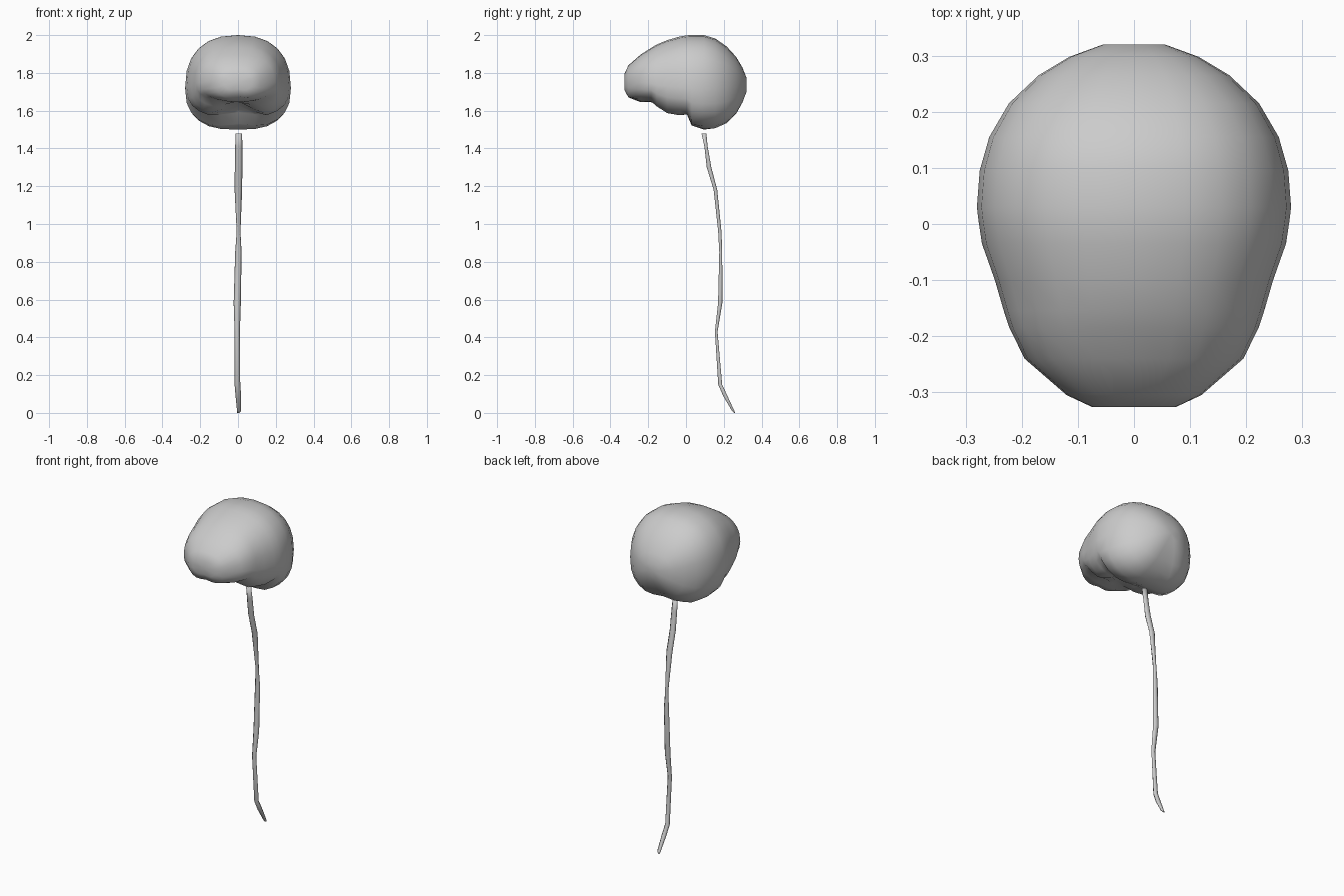
import bpy, bmesh, math


def loft(name, rings):
    """Skin a list of equal-length rings and close both ends."""
    bm = bmesh.new()
    rows = [[bm.verts.new(p) for p in ring] for ring in rings]
    n = len(rows[0])
    for a, b in zip(rows, rows[1:]):
        for i in range(n):
            j = (i + 1) % n
            bm.faces.new((a[i], a[j], b[j], b[i]))
    # close each end with a fan
    for row in (rows[0], rows[-1]):
        mid = sum((v.co for v in row), row[0].co * 0) / n
        c = bm.verts.new(mid)
        for i in range(n):
            bm.faces.new((row[i], row[(i + 1) % n], c))
    bmesh.ops.recalc_face_normals(bm, faces=bm.faces[:])
    mesh = bpy.data.meshes.new(name)
    bm.to_mesh(mesh)
    bm.free()
    for poly in mesh.polygons:
        poly.use_smooth = True
    obj = bpy.data.objects.new(name, mesh)
    bpy.context.collection.objects.link(obj)
    return obj


def brain_ring(y, half_w, z_top, z_wide, z_low, z_mid, sides=24):
    """Rounded section; the underside rises to z_mid at the centre line."""
    ring = []
    for i in range(sides):
        a = 2 * math.pi * i / sides
        c, s = math.cos(a), math.sin(a)
        x = half_w * math.copysign(abs(c) ** 0.84, c)
        if s >= 0:
            z = z_wide + (z_top - z_wide) * s ** 0.84
        else:
            z = z_wide - (z_wide - z_low) * (-s) ** 0.74
            t = max(0.0, 1 - abs(x) / (0.6 * half_w))
            z += (z_mid - z_low) * t * t * (3 - 2 * t)
        ring.append((x, y, z))
    return ring


# brain: y, half width, top, widest height, lowest, centre of underside
stations = [
    (-0.326, 0.075, 1.795, 1.755, 1.705, 1.715),
    (-0.305, 0.120, 1.840, 1.755, 1.662, 1.675),
    (-0.240, 0.195, 1.897, 1.750, 1.650, 1.645),
    (-0.185, 0.222, 1.932, 1.745, 1.648, 1.645),
    (-0.155, 0.232, 1.950, 1.735, 1.610, 1.650),
    (-0.100, 0.248, 1.973, 1.730, 1.570, 1.650),
    (-0.035, 0.271, 1.992, 1.725, 1.558, 1.630),
    (0.005, 0.277, 1.999, 1.722, 1.565, 1.590),
    (0.030, 0.280, 2.000, 1.720, 1.505, 1.530),
    (0.095, 0.275, 2.000, 1.720, 1.495, 1.500),
    (0.155, 0.258, 1.982, 1.720, 1.495, 1.510),
    (0.215, 0.223, 1.940, 1.720, 1.520, 1.540),
    (0.265, 0.170, 1.885, 1.725, 1.570, 1.590),
    (0.298, 0.115, 1.830, 1.730, 1.635, 1.645),
    (0.320, 0.055, 1.775, 1.735, 1.695, 1.700),
]
loft("brain", [brain_ring(*s) for s in stations])

# spinal cord: x, y, z, half width, half depth
cord = [
    (0.005, 0.095, 1.480, 0.017, 0.015),
    (0.004, 0.106, 1.410, 0.019, 0.010),
    (0.003, 0.122, 1.300, 0.020, 0.014),
    (0.002, 0.156, 1.180, 0.020, 0.011),
    (0.003, 0.179, 0.960, 0.010, 0.010),
    (0.002, 0.184, 0.850, 0.017, 0.009),
    (-0.004, 0.181, 0.580, 0.019, 0.013),
    (-0.004, 0.160, 0.430, 0.014, 0.008),
    (-0.003, 0.181, 0.150, 0.015, 0.012),
    (0.002, 0.208, 0.090, 0.015, 0.013),
    (0.006, 0.250, 0.010, 0.011, 0.007),
    (0.002, 0.257, 0.000, 0.006, 0.004),
]
loft("spinal_cord", [
    [(x + w * math.cos(math.pi * k / 3), y + d * math.sin(math.pi * k / 3), z) for k in range(6)]
    for x, y, z, w, d in cord
])
